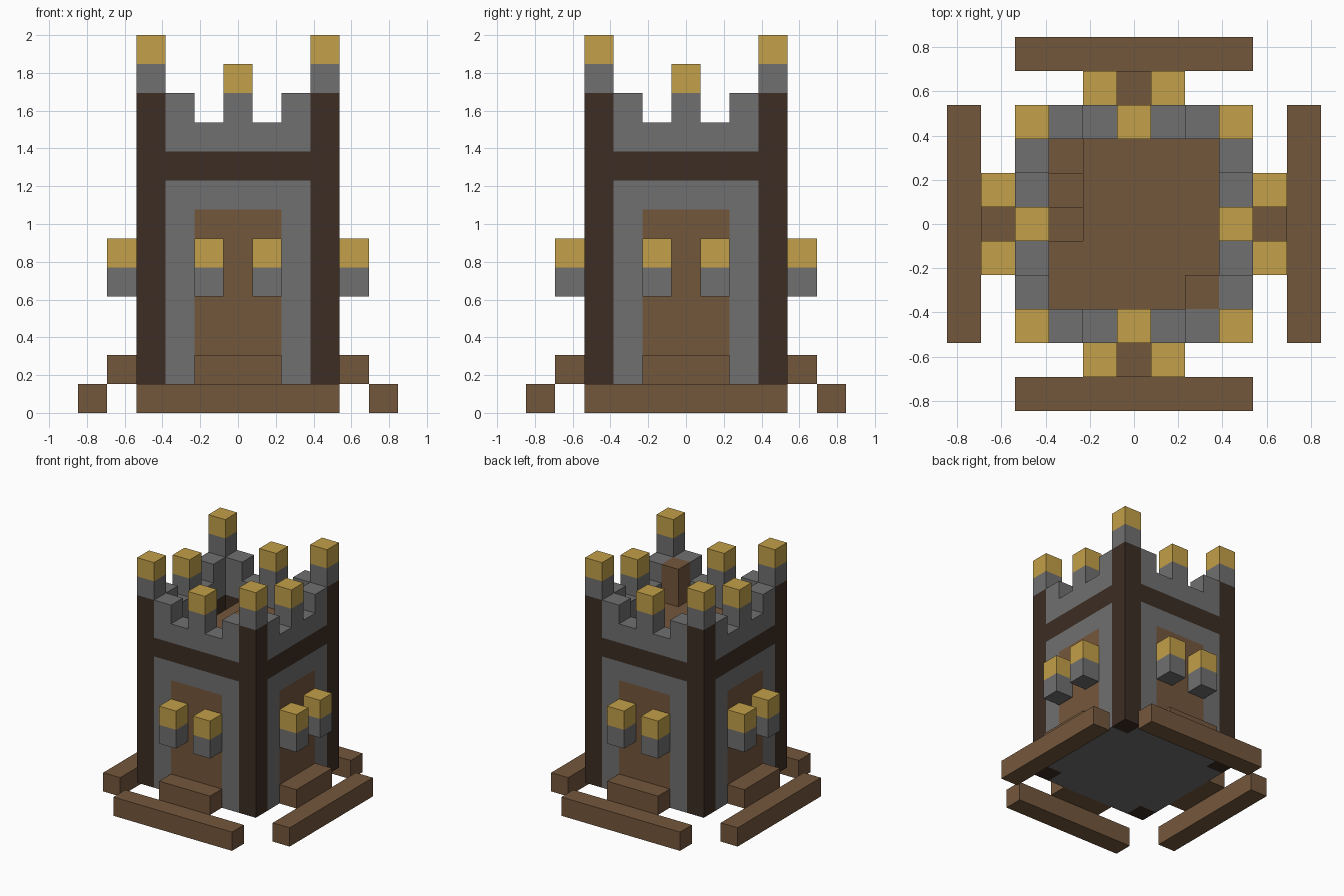
import bpy, bmesh
from math import pi
from mathutils import Matrix, Vector

cube = bpy.data.objects.get("Cube")
if cube:
    bpy.data.objects.remove(cube, do_unlink=True)

U = 2 / 13  # one block; all sizes below are in blocks


def material(name, rgb):
    lin = [((c / 255 + 0.055) / 1.055) ** 2.4 for c in rgb] + [1]
    m = bpy.data.materials.new(name)
    m.use_nodes = True
    m.diffuse_color = lin
    m.node_tree.nodes["Principled BSDF"].inputs["Base Color"].default_value = lin
    return m


stone = material("stone grey", (112, 112, 112))
wood = material("wood brown", (116, 87, 60))
timber = material("dark timber", (60, 45, 36))
gold = material("lantern gold", (195, 160, 73))


def part(name, mat, boxes, turns=4):
    """Join boxes (x0, x1, y0, y1, z0, z1), repeated by quarter turns."""
    bm = bmesh.new()
    for k in range(turns):
        turn = Matrix.Rotation(k * pi / 2, 4, 'Z')
        for x0, x1, y0, y1, z0, z1 in boxes:
            mid = Vector((x0 + x1, y0 + y1, z0 + z1)) * U / 2
            size = Matrix.Diagonal((U * (x1 - x0), U * (y1 - y0), U * (z1 - z0), 1))
            bmesh.ops.create_cube(bm, size=1, matrix=turn @ Matrix.Translation(mid) @ size)
    mesh = bpy.data.meshes.new(name)
    bm.to_mesh(mesh)
    bm.free()
    mesh.materials.append(mat)
    obj = bpy.data.objects.new(name, mesh)
    bpy.context.collection.objects.link(obj)
    return obj


def front(x0, x1, z0, z1, out=0):
    """A block-deep box on the front wall, or `out` blocks before it."""
    return (x0, x1, -3.5 - out, -2.5 - out, z0, z1)


def pair(x0, x1, z0, z1, out=0):
    return [front(x0, x1, z0, z1, out), front(-x1, -x0, z0, z1, out)]


# Ground beams and doorsteps
part("ground_beams", wood, [front(-3.5, 3.5, 0, 1, 2)])
part("doorsteps", wood, [front(-1.5, 1.5, 1, 2, 1)])

# Tower walls
part("corner_posts", timber, [front(2.5, 3.5, 1, 11)])
part("wall_band", timber, [front(-2.5, 2.5, 8, 9)])
part("wall_frames", stone, pair(1.5, 2.5, 1, 8)
     + [front(-1.5, 1.5, 1, 2), front(-1.5, 1.5, 7, 8)])
part("doors", wood, [front(-1.5, 1.5, 2, 7)])

# Battlements
part("parapet", stone, [front(-2.5, 2.5, 9, 10)])
part("merlons", stone, pair(1.5, 2.5, 10, 11) + [front(-0.5, 0.5, 10, 11)])
part("merlon_lamps", gold, [front(-0.5, 0.5, 11, 12)])
part("corner_turrets", stone, [front(2.5, 3.5, 11, 12)])
part("turret_lamps", gold, [front(2.5, 3.5, 12, 13)])

# Lanterns beside the doors
part("lantern_brackets", stone, pair(0.5, 1.5, 4, 5, 1))
part("lantern_lamps", gold, pair(0.5, 1.5, 5, 6, 1))

# Floors, stairwell and roof column
part("base_floor", stone, [(-2.5, 2.5, -2.5, 2.5, 1, 2)], 1)
part("roof_floor", wood, [(-1.5, 2.5, -2.5, 2.5, 8, 9),
                          (-2.5, -1.5, -2.5, -0.5, 8, 9)], 1)
part("stairs", wood, [(-2.5, -1.5, i - 0.5, i + 0.5, 2, 8 - i) for i in range(3)], 1)
part("roof_column", wood, [(1.5, 2.5, -2.5, -1.5, 9, 11)], 1)
